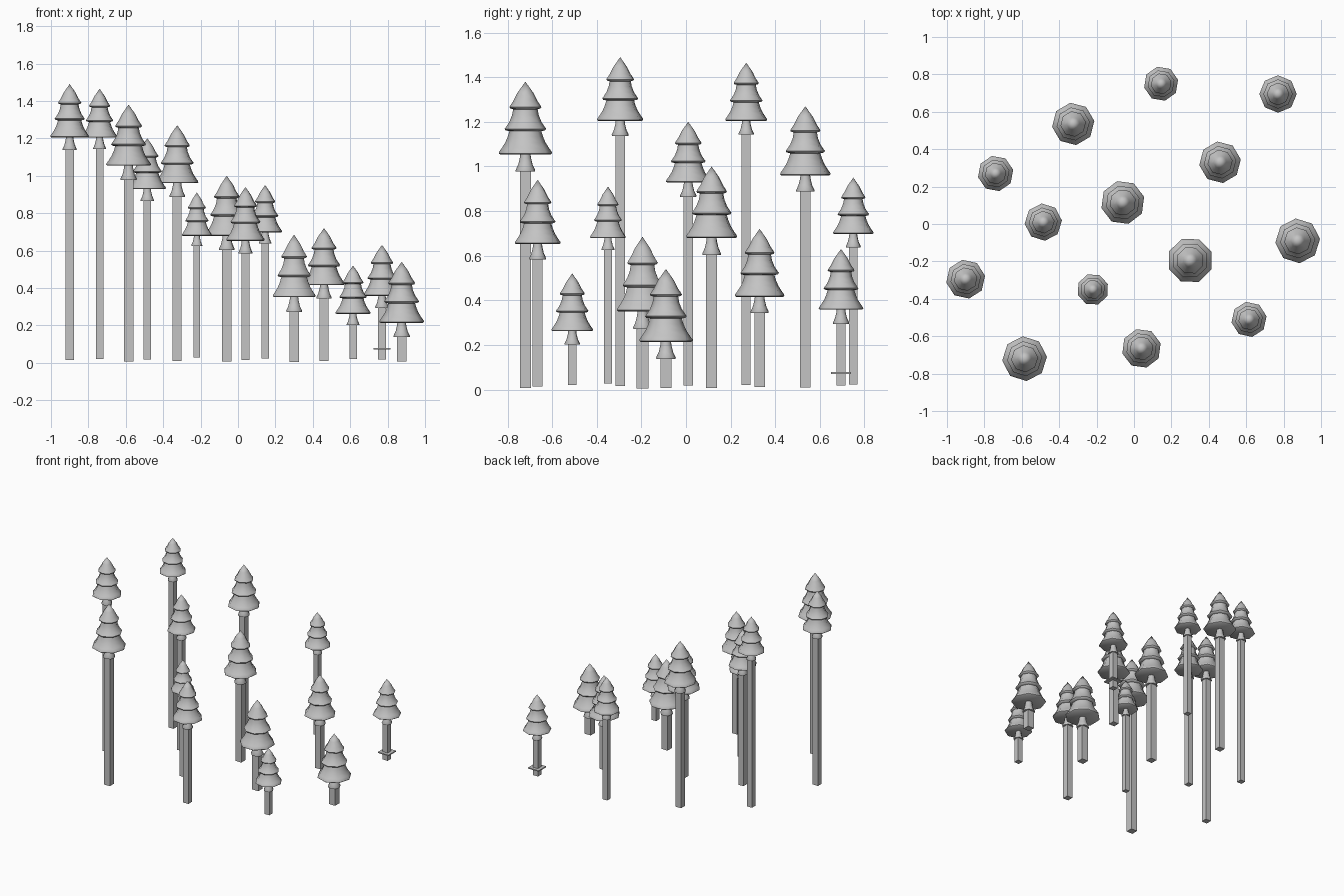
import bpy
import bmesh
import math
from mathutils import Matrix, Vector

default_cube = bpy.data.objects.get("Cube")
if default_cube:
    bpy.data.objects.remove(default_cube, do_unlink=True)

# One plain grey for everything
grey = bpy.data.materials.new("plain_grey")
grey.use_nodes = True
grey.diffuse_color = (0.55, 0.55, 0.55, 1)
shader = grey.node_tree.nodes["Principled BSDF"]
shader.inputs["Base Color"].default_value = grey.diffuse_color
shader.inputs["Roughness"].default_value = 0.9

SIDES = 8

# Profiles as (radius, depth below the tip), in units of the tree radius
FOLIAGE = [(0.3, 0.42), (0.45, 0.72), (0.56, 0.88), (0.6, 0.95), (0.57, 1.0),
           (0.46, 1.03), (0.5, 1.25), (0.6, 1.5), (0.72, 1.68), (0.78, 1.76),
           (0.74, 1.82), (0.6, 1.85), (0.66, 2.05), (0.76, 2.28), (0.9, 2.5),
           (0.99, 2.62), (1.0, 2.68), (0.95, 2.72)]
COLLAR = [(0.19, 2.7), (0.21, 2.85), (0.27, 3.1), (0.37, 3.31), (0.36, 3.36)]

# Each tree: x, y, tip height, radius, turn in degrees
TREES = [
    (0.145, 0.75, 0.95, 0.093, 13), (0.77, 0.695, 0.63, 0.1, 0),
    (-0.325, 0.535, 1.27, 0.114, 8), (0.46, 0.33, 0.72, 0.112, 8),
    (-0.74, 0.27, 1.465, 0.096, 12), (-0.06, 0.115, 1.0, 0.118, 15),
    (-0.485, 0.01, 1.2, 0.1, 5), (0.3, -0.195, 0.685, 0.123, 22),
    (0.875, -0.09, 0.54, 0.12, 5), (-0.9, -0.295, 1.49, 0.105, 10),
    (-0.22, -0.35, 0.91, 0.085, 20), (0.615, -0.51, 0.52, 0.095, 10),
    (0.04, -0.665, 0.94, 0.106, 15), (-0.585, -0.72, 1.38, 0.12, 5),
]


def finish(bm, name, location, smooth=False):
    """Turn a bmesh into a named grey object."""
    bmesh.ops.recalc_face_normals(bm, faces=bm.faces)
    mesh = bpy.data.meshes.new(name)
    bm.to_mesh(mesh)
    bm.free()
    mesh.materials.append(grey)
    obj = bpy.data.objects.new(name, mesh)
    obj.location = location
    bpy.context.collection.objects.link(obj)
    if smooth:
        bpy.ops.object.select_all(action="DESELECT")
        obj.select_set(True)
        bpy.context.view_layer.objects.active = obj
        bpy.ops.object.shade_smooth_by_angle(angle=math.radians(50))
    return obj


def lathe(name, profile, size, turn, location, pointed):
    """Spin a profile into an eight-sided closed shape hanging from the tip."""
    bm = bmesh.new()
    rings = []
    for radius, depth in profile:
        ring = []
        for i in range(SIDES):
            a = math.radians(turn) + math.tau * i / SIDES
            ring.append(bm.verts.new(Vector(
                (radius * math.cos(a), radius * math.sin(a), -depth)) * size))
        rings.append(ring)
    for upper, lower in zip(rings, rings[1:]):
        for i in range(SIDES):
            j = (i + 1) % SIDES
            bm.faces.new((upper[i], lower[i], lower[j], upper[j]))
    if pointed:
        tip = bm.verts.new((0, 0, 0))
        for i in range(SIDES):
            bm.faces.new((tip, rings[0][i], rings[0][(i + 1) % SIDES]))
    else:
        bm.faces.new(rings[0])
    bm.faces.new(rings[-1])
    return finish(bm, name, location, smooth=True)


def box(name, width, bottom, top, x, y):
    """Square upright block between two heights."""
    bm = bmesh.new()
    bmesh.ops.create_cube(
        bm, size=1, matrix=Matrix.Diagonal((width, width, top - bottom, 1)))
    return finish(bm, name, (x, y, (bottom + top) / 2))


# Tiered foliage, flared collar and square trunk for every tree
for number, (x, y, tip, size, turn) in enumerate(TREES, 1):
    lathe(f"foliage_{number}", FOLIAGE, size, turn, (x, y, tip), True)
    lathe(f"trunk_collar_{number}", COLLAR, size, turn, (x, y, tip), False)
    box(f"trunk_{number}", 0.42 * size, 0.078 - 0.6 * size,
        tip - 3.3 * size, x, y)

# Thin square plate near the foot of the back left tree
plate_x, plate_y = TREES[1][:2]
box("trunk_plate", 0.09, 0.07, 0.078, plate_x, plate_y)
